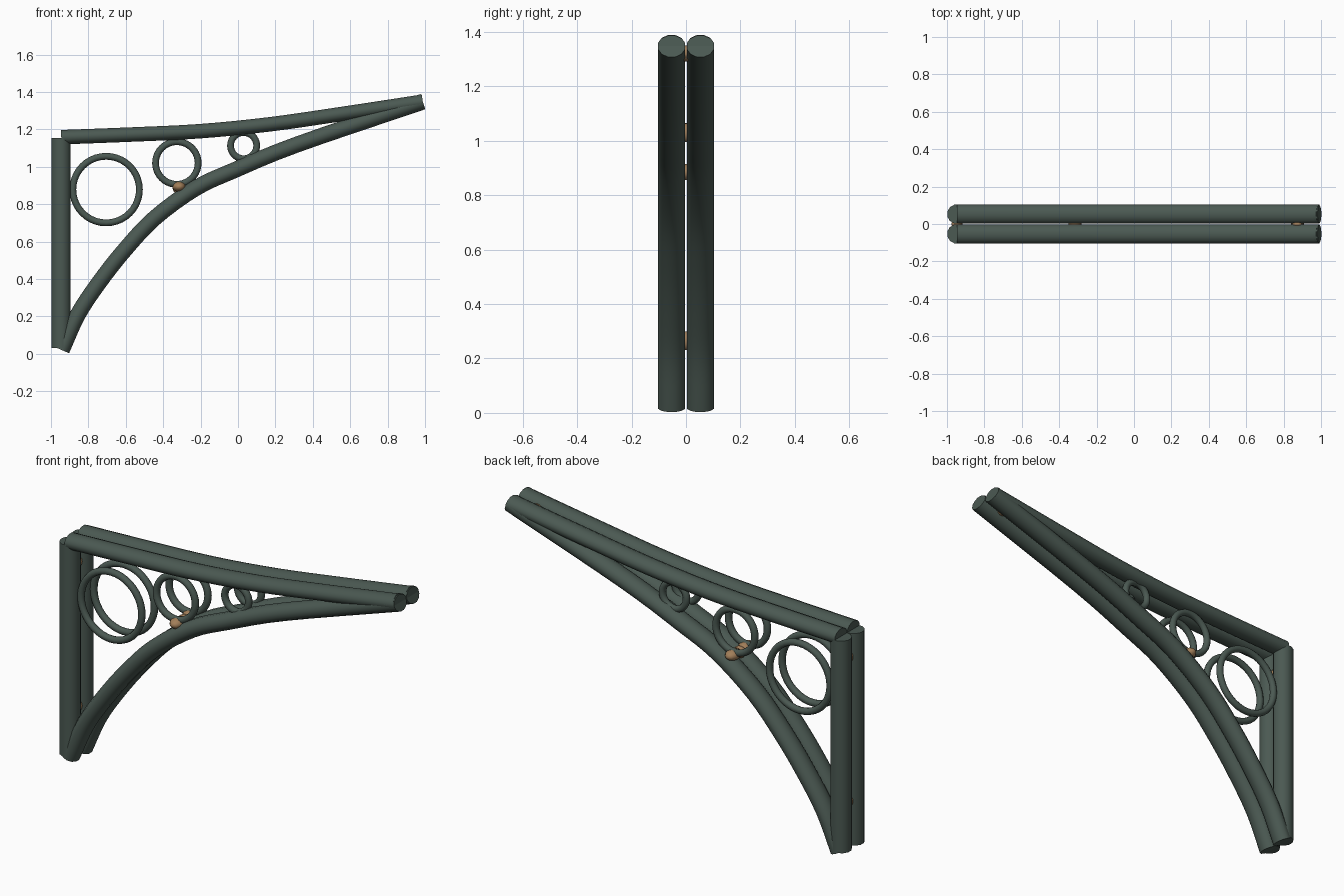
import bpy, bmesh, math
from mathutils import Vector

cube = bpy.data.objects.get("Cube")
if cube:
    bpy.data.objects.remove(cube, do_unlink=True)


def material(name, rgb):
    m = bpy.data.materials.new(name)
    m.use_nodes = True
    m.diffuse_color = (*rgb, 1)
    m.node_tree.nodes["Principled BSDF"].inputs["Base Color"].default_value = (*rgb, 1)
    return m


iron = material("dark_green_iron", (0.07, 0.1, 0.085))
bronze = material("bronze_weld", (0.36, 0.21, 0.1))


def shade(obj, mat):
    obj.data.materials.append(mat)
    bpy.ops.object.select_all(action='DESELECT')
    obj.select_set(True)
    bpy.context.view_layer.objects.active = obj
    bpy.ops.object.shade_smooth_by_angle(angle=math.radians(40))


def smooth_path(pts, steps):
    """Catmull-Rom curve through (x, z) points."""
    p = [Vector(q) for q in pts]
    p = [2 * p[0] - p[1]] + p + [2 * p[-1] - p[-2]]
    out = []
    for a, b, c, d in zip(p, p[1:], p[2:], p[3:]):
        for i in range(steps):
            t = i / steps
            out.append(0.5 * (2 * b + (c - a) * t + (2 * a - 5 * b + 4 * c - d) * t * t
                              + (3 * b - a - 3 * c + d) * t ** 3))
    return out + [p[-2]]


def tube(name, pts, y, depth, width, steps=4, sides=12):
    """Capped tube swept in the XZ plane; depth is its Y radius, width its in-plane radius."""
    path = smooth_path(pts, steps)
    bm = bmesh.new()
    rings = []
    for i, c in enumerate(path):
        t = (path[min(i + 1, len(path) - 1)] - path[max(i - 1, 0)]).normalized()
        ring = []
        for k in range(sides):
            a = math.tau * (k + 0.5) / sides
            u, v = math.cos(a) * depth, math.sin(a) * width
            ring.append(bm.verts.new((c.x - t.y * v, y + u, c.y + t.x * v)))
        rings.append(ring)
    for r, s in zip(rings, rings[1:]):
        for k in range(sides):
            n = (k + 1) % sides
            bm.faces.new((r[k], r[n], s[n], s[k]))
    bm.faces.new(rings[0])
    bm.faces.new(rings[-1])
    bmesh.ops.recalc_face_normals(bm, faces=bm.faces)
    mesh = bpy.data.meshes.new(name)
    bm.to_mesh(mesh)
    bm.free()
    obj = bpy.data.objects.new(name, mesh)
    bpy.context.collection.objects.link(obj)
    shade(obj, iron)


def ring(name, x, z, radius, y):
    bpy.ops.mesh.primitive_torus_add(location=(x, y, z), rotation=(math.pi / 2, 0, 0),
                                     major_radius=radius, minor_radius=0.018,
                                     major_segments=40, minor_segments=10)
    obj = bpy.context.object
    obj.name = name
    shade(obj, iron)


def weld(name, x, y, z, size, tilt=0):
    bpy.ops.mesh.primitive_uv_sphere_add(segments=12, ring_count=8, radius=1,
                                         location=(x, y, z), rotation=(0, tilt, 0))
    obj = bpy.context.object
    obj.name = name
    obj.scale = size
    shade(obj, bronze)


POST = [(-0.947, 0.03), (-0.947, 1.155)]
BEAM = [(-0.945, 1.158), (-0.58, 1.172), (-0.205, 1.19), (0.17, 1.227),
        (0.54, 1.28), (0.988, 1.348)]
ARCH = [(-0.942, 0.02), (-0.856, 0.21), (-0.745, 0.378), (-0.612, 0.548), (-0.446, 0.725),
        (-0.227, 0.885), (-0.018, 0.982), (0.313, 1.118), (0.988, 1.348)]

# Two matching brackets side by side
for side, y in (("front", -0.053), ("back", 0.053)):
    tube(side + "_post", POST, y, 0.052, 0.053, steps=1)
    tube(side + "_top_beam", BEAM, y, 0.052, 0.04)
    tube(side + "_arch_brace", ARCH, y, 0.052, 0.044)
    ring(side + "_large_ring", -0.705, 0.878, 0.178, y)
    ring(side + "_middle_ring", -0.327, 1.02, 0.114, y)
    ring(side + "_small_ring", 0.03, 1.113, 0.07, y)
    weld(side + "_ring_weld", -0.315, y, 0.893, (0.036, 0.05, 0.028))

# Welds joining the pair
weld("lower_post_weld", -0.947, 0, 0.265, (0.03, 0.025, 0.035))
weld("upper_post_weld", -0.947, 0, 1.03, (0.03, 0.025, 0.035))
weld("arch_weld", -0.315, 0, 0.885, (0.035, 0.025, 0.03))
weld("beam_tip_weld", 0.875, 0, 1.32, (0.036, 0.025, 0.03), -0.15)
